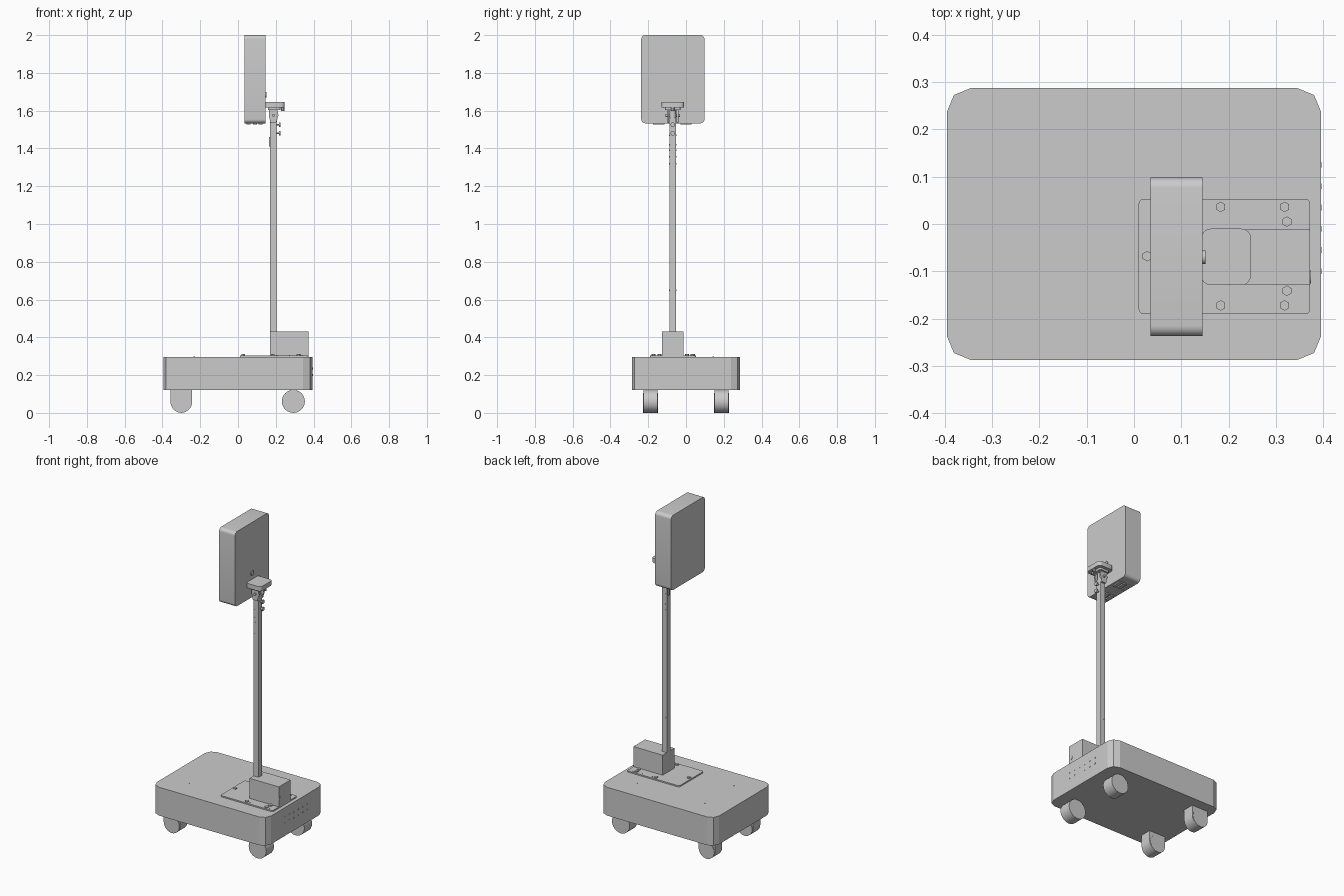
import bpy, bmesh, math
from mathutils import Matrix, Vector

if "Cube" in bpy.data.objects:
    bpy.data.objects.remove(bpy.data.objects["Cube"])

POLE_X, POLE_Y = 0.187, -0.07


def finish(name, bm, smooth=False):
    bmesh.ops.recalc_face_normals(bm, faces=bm.faces[:])
    me = bpy.data.meshes.new(name)
    bm.to_mesh(me)
    bm.free()
    ob = bpy.data.objects.new(name, me)
    bpy.context.collection.objects.link(ob)
    if smooth:
        bpy.ops.object.select_all(action='DESELECT')
        ob.select_set(True)
        bpy.context.view_layer.objects.active = ob
        bpy.ops.object.shade_smooth_by_angle(angle=math.radians(35))
    return ob


def box(name, x, y, z, axis=None, radius=0.0, segs=4, smooth=False):
    """Box from ranges; edges parallel to axis are rounded."""
    bm = bmesh.new()
    bmesh.ops.create_cube(bm, size=1)
    for v in bm.verts:
        v.co = Vector([r[0] if c < 0 else r[1] for c, r in zip(v.co, (x, y, z))])
    if axis is not None:
        edges = [e for e in bm.edges
                 if abs((e.verts[0].co - e.verts[1].co).normalized()[axis]) > 0.9]
        bmesh.ops.bevel(bm, geom=edges, offset=radius, segments=segs,
                        profile=0.5, affect='EDGES')
    return finish(name, bm, smooth)


def cyl(name, center, r, depth, axis='z', sides=16, r2=None, smooth=True):
    bm = bmesh.new()
    bmesh.ops.create_cone(bm, cap_ends=True, segments=sides, radius1=r,
                          radius2=r if r2 is None else r2, depth=depth)
    rot = {'z': Matrix(), 'x': Matrix.Rotation(math.pi / 2, 4, 'Y'),
           'y': Matrix.Rotation(math.pi / 2, 4, 'X')}[axis]
    bm.transform(Matrix.Translation(center) @ rot)
    return finish(name, bm, smooth)


def extrude_y(name, pts, y0, y1):
    """Profile in x/z extruded along y."""
    bm = bmesh.new()
    f = bm.faces.new([bm.verts.new((x, y0, z)) for x, z in pts])
    out = bmesh.ops.extrude_face_region(bm, geom=[f])
    bmesh.ops.translate(bm, vec=(0, y1 - y0, 0),
                        verts=[g for g in out['geom'] if isinstance(g, bmesh.types.BMVert)])
    return finish(name, bm, True)


# Base cabinet
box("base", (-0.395, 0.395), (-0.287, 0.287), (0.12, 0.297), 2, 0.05, 2)

# Casters: fixed wheels with housings at one end, plain wheels at the other
for i, y in enumerate((-0.188, 0.188)):
    pts = [(-0.30 + 0.057 * math.cos(a), 0.058 + 0.057 * math.sin(a))
           for a in [math.pi * (1 + k / 16) for k in range(17)]]
    extrude_y(f"caster_housing_{i}", pts + [(-0.243, 0.122), (-0.357, 0.122)],
              y - 0.036, y + 0.036)
    cyl(f"rear_wheel_{i}", (-0.30, y, 0.053), 0.053, 0.078, 'y', 24)
    cyl(f"front_wheel_{i}", (0.293, y, 0.061), 0.061, 0.076, 'y', 24)

# Mounting plate with bolts and screws
box("mount_plate", (0.01, 0.372), (-0.19, 0.053), (0.295, 0.305), 2, 0.01, 3)
for s in (-1, 1):
    for i, (x, dy) in enumerate(((0.183, 0.104), (0.318, 0.104), (0.323, 0.073))):
        cyl(f"plate_bolt_{s}_{i}", (x, -0.068 + s * dy, 0.307), 0.011, 0.008, sides=6, smooth=False)
    for i, x in enumerate((0.205, 0.272, 0.339)):
        cyl(f"plate_screw_{s}_{i}", (x, -0.068 + s * 0.107, 0.305), 0.003, 0.004, sides=8)
    for x in (-0.232, 0.232):
        cyl(f"base_screw_{s}_{x}", (x, s * 0.144, 0.297), 0.004, 0.003, sides=8)
cyl("plate_bolt_end", (0.028, -0.068, 0.307), 0.011, 0.008, sides=6, smooth=False)

# Connector studs on the end of the base
for row, z in enumerate((0.20, 0.235)):
    for k in range(6):
        cyl(f"port_{row}_{k}", (0.395, -0.10 + 0.045 * k, z), 0.006, 0.003, 'x', 10)

# Electronics box with cable gland
box("pole_box", (0.17, 0.372), (-0.128, -0.012), (0.304, 0.43))
cyl("cable_gland", (0.372, -0.112, 0.35), 0.014, 0.004, 'x', 20)

# Pole with adjustment holes
box("pole", (0.169, 0.205), (POLE_Y - 0.018, POLE_Y + 0.018), (0.304, 1.56), 2, 0.003, 2)
for s in (-1, 1):
    for z in (0.65, 1.32, 1.355, 1.39, 1.42, 1.47):
        cyl(f"pole_hole_{s}_{z}", (0.179, POLE_Y + s * 0.018, z), 0.004, 0.002, 'y', 8)
box("pole_latch", (0.163, 0.17), (POLE_Y - 0.006, POLE_Y + 0.006), (1.41, 1.46))

# Clamp knobs on the pole
for i, z in enumerate((1.48, 1.525)):
    cyl(f"clamp_stem_{i}", (0.211, POLE_Y, z), 0.005, 0.016, 'x', 10)
    cyl(f"clamp_knob_{i}", (0.221, POLE_Y, z), 0.013, 0.008, 'x', 6, smooth=False)

# Tilting neck bracket
for s in (-1, 1):
    y = POLE_Y + s * 0.024
    extrude_y(f"neck_cheek_{s}", [(0.172, 1.535), (0.202, 1.535), (0.214, 1.575),
                                  (0.208, 1.608), (0.165, 1.608), (0.163, 1.575)],
              y - 0.005, y + 0.005)
cyl("neck_pivot", (0.188, POLE_Y, 1.575), 0.008, 0.075, 'y', 12)
cyl("neck_core", (0.188, POLE_Y, 1.575), 0.018, 0.07, 'z', 16)
box("neck_flange", (0.158, 0.225), (POLE_Y - 0.04, POLE_Y + 0.04), (1.603, 1.616), 2, 0.008, 3)

# Tray and its thumb screw
box("tray", (0.142, 0.247), (-0.129, -0.01), (1.616, 1.645), 2, 0.02, 4, True)
cyl("tray_screw", (0.237, POLE_Y, 1.608), 0.009, 0.018, sides=8)

# Head unit with rear knob and feet
box("head", (0.035, 0.145), (-0.237, 0.098), (1.533, 2.0), 0, 0.022, 6, True)
cyl("head_knob", (0.147, POLE_Y, 1.685), 0.014, 0.007, 'x', 12)
for i, y in enumerate((-0.145, 0.0)):
    for k, x in enumerate((0.055, 0.09, 0.12)):
        box(f"head_connector_{i}_{k}", (x - 0.011, x + 0.011), (y - 0.03, y + 0.03), (1.526, 1.534))
